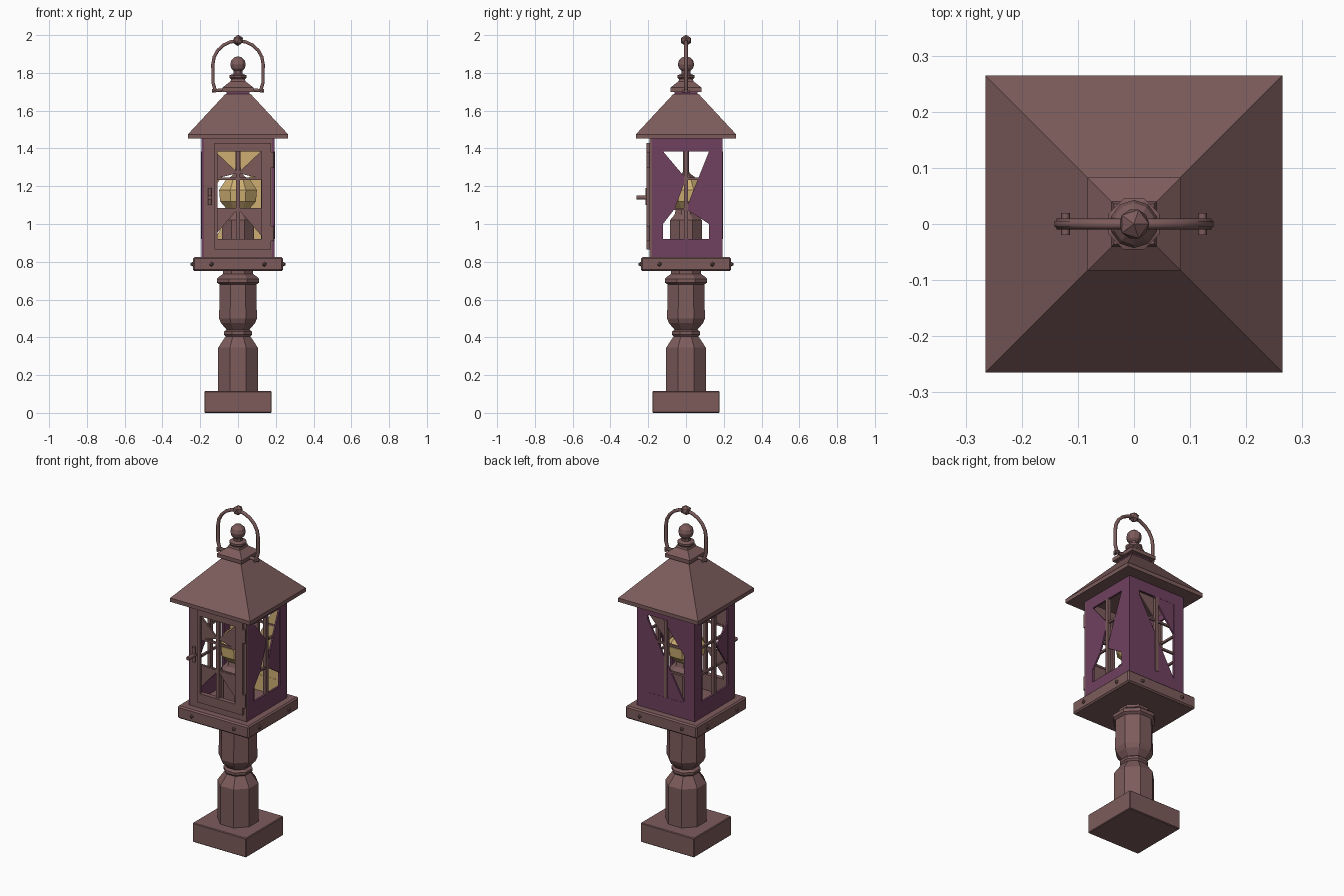
import bpy, bmesh, math
from mathutils import Matrix, Vector

cube = bpy.data.objects.get("Cube")
if cube:
    bpy.data.objects.remove(cube, do_unlink=True)


def material(name, rgb):
    m = bpy.data.materials.new(name)
    m.use_nodes = True
    m.diffuse_color = (*rgb, 1)
    bsdf = next(n for n in m.node_tree.nodes if n.type == 'BSDF_PRINCIPLED')
    bsdf.inputs["Base Color"].default_value = (*rgb, 1)
    return m


BROWN = material("weathered brown", (0.205, 0.105, 0.105))
PURPLE = material("dusky purple", (0.16, 0.052, 0.112))
TAN = material("warm tan", (0.62, 0.43, 0.17))


def finish(name, bm, mats, inner_tan=False):
    bmesh.ops.recalc_face_normals(bm, faces=bm.faces)
    if inner_tan:
        for f in bm.faces:
            f.material_index = int(f.normal.y < -0.9)
    me = bpy.data.meshes.new(name)
    bm.to_mesh(me)
    bm.free()
    for m in mats:
        me.materials.append(m)
    ob = bpy.data.objects.new(name, me)
    bpy.context.collection.objects.link(ob)
    return ob


def add_box(bm, x0, x1, y0, y1, z0, z1):
    c = Vector((x0 + x1, y0 + y1, z0 + z1)) / 2
    mat = Matrix.Translation(c) @ Matrix.Diagonal((x1 - x0, y1 - y0, z1 - z0, 1))
    bmesh.ops.create_cube(bm, size=1, matrix=mat)


def box(name, hx, hy, z0, z1, mat, bevel=0):
    bm = bmesh.new()
    add_box(bm, -hx, hx, -hy, hy, z0, z1)
    if bevel:
        bmesh.ops.bevel(bm, geom=bm.edges[:], offset=bevel, segments=1, affect='EDGES')
    return finish(name, bm, [mat])


def turned(name, profile, sides, mat):
    """Stack of rings (half width, z) with a flat side to the front."""
    bm = bmesh.new()
    rings = []
    for w, z in profile:
        r = w / math.cos(math.pi / sides)
        angles = [(i + 0.5) * math.tau / sides for i in range(sides)]
        rings.append([bm.verts.new((r * math.cos(a), r * math.sin(a), z)) for a in angles])
    for a, b in zip(rings, rings[1:]):
        for i in range(sides):
            j = (i + 1) % sides
            bm.faces.new((a[i], a[j], b[j], b[i]))
    bm.faces.new(rings[0])
    bm.faces.new(rings[-1])
    return finish(name, bm, [mat])


def add_prism(bm, points, y0, y1):
    a = [bm.verts.new((u, y0, z)) for u, z in points]
    b = [bm.verts.new((u, y1, z)) for u, z in points]
    n = len(a)
    bm.faces.new(a)
    bm.faces.new(b)
    for i in range(n):
        j = (i + 1) % n
        bm.faces.new((a[i], a[j], b[j], b[i]))


def tube(name, points, radius, mat, cyclic=False):
    cu = bpy.data.curves.new(name, 'CURVE')
    cu.dimensions = '3D'
    cu.bevel_depth = radius
    cu.bevel_resolution = 1
    cu.use_fill_caps = True
    sp = cu.splines.new('POLY')
    sp.points.add(len(points) - 1)
    for p, co in zip(sp.points, points):
        p.co = (*co, 1)
    sp.use_cyclic_u = cyclic
    cu.materials.append(mat)
    ob = bpy.data.objects.new(name, cu)
    bpy.context.collection.objects.link(ob)
    return ob


# Post and platform
box("foot_block", 0.178, 0.178, 0, 0.115, BROWN, 0.004)
turned("post", [(0.105, 0.11), (0.105, 0.345), (0.066, 0.405), (0.075, 0.415),
                (0.075, 0.43), (0.06, 0.44), (0.09, 0.475), (0.1, 0.5),
                (0.097, 0.68), (0.112, 0.69), (0.112, 0.71), (0.095, 0.725),
                (0.08, 0.735), (0.08, 0.755)], 8, BROWN)
box("platform", 0.238, 0.238, 0.75, 0.825, BROWN, 0.008)
bm = bmesh.new()
for k in range(4):
    for u in (-0.14, 0.14):
        mat = Matrix.Rotation(k * math.pi / 2, 4, 'Z') @ Matrix.Translation((u, -0.24, 0.787))
        bmesh.ops.create_icosphere(bm, subdivisions=1, radius=0.012, matrix=mat)
finish("platform_nails", bm, [BROWN])

# Lantern walls: a frame around each window plus angled braces
W, H, BOT, TOP, LOW, HIGH = 0.192, 0.122, 0.82, 1.46, 0.92, 1.385
braces = {
    "front": [[(-H, HIGH), (-H, 1.24), (0, 1.27)], [(H, HIGH), (H, 1.24), (0, 1.27)],
              [(-H, 1.08), (-H, 0.94), (0, 1.08)], [(H, 1.08), (H, 0.94), (0, 1.08)]],
    "left": [[(H, HIGH), (H, 1.0), (0, 1.08)],
             [(-H, HIGH), (0, 1.24), (-0.06, 1.08), (-H, 1.0)]],
    "back": [[(-H, 1.36), (-H, LOW), (H, LOW)], [(H, HIGH), (-0.02, HIGH), (H, 1.2)]],
    "right": [[(H, 1.3), (H, 1.05), (0.02, 1.2)]],
}
for k, (side, shapes) in enumerate(braces.items()):
    turn = Matrix.Rotation(k * math.pi / 2, 4, 'Z')
    bm = bmesh.new()
    y0, y1 = -W, -W + 0.012
    add_box(bm, -W, -H, y0, y1, BOT, TOP)
    add_box(bm, H, W, y0, y1, BOT, TOP)
    add_box(bm, -H, H, y0, y1, BOT, LOW)
    add_box(bm, -H, H, y0, y1, HIGH, TOP)
    for pts in shapes:
        add_prism(bm, pts, y0 + 0.001, y1 - 0.001)
    bmesh.ops.transform(bm, matrix=turn, verts=bm.verts)
    finish(side + "_wall", bm, [BROWN if side == "front" else PURPLE, TAN], side == "back")
    # Window bars
    bm = bmesh.new()
    add_box(bm, -0.011, 0.011, y0 - 0.003, y1 + 0.006, LOW, HIGH)
    for z in (1.08, 1.24):
        add_box(bm, -H, H, y0 + 0.002, y1 + 0.002, z - 0.006, z + 0.006)
    bmesh.ops.transform(bm, matrix=turn, verts=bm.verts)
    finish(side + "_window_bars", bm, [BROWN])

# Pane behind the upper back window
bm = bmesh.new()
add_prism(bm, [(-H, HIGH), (H, HIGH), (0, 1.25)], 0.17, 0.178)
finish("back_upper_pane", bm, [BROWN, TAN], True)

# Door frame, latch and hinges
bm = bmesh.new()
L, R, D0, D1 = -0.125, 0.175, 0.865, 1.43
add_box(bm, L, -0.108, -0.208, -0.19, D0, D1)
add_box(bm, 0.125, R, -0.208, -0.19, D0, D1)
add_box(bm, -0.108, 0.125, -0.208, -0.19, D0, LOW)
add_box(bm, -0.108, 0.125, -0.208, -0.19, HIGH, D1)
finish("door_frame", bm, [BROWN])
tube("door_knob", [(-0.15, -0.19, 1.14), (-0.15, -0.262, 1.14)], 0.012, BROWN)
tube("door_latch", [(-0.15, -0.205, 1.1), (-0.15, -0.205, 1.19)], 0.01, BROWN)
for z in (0.95, 1.34):
    tube("door_hinge", [(0.18, -0.2, z - 0.04), (0.18, -0.2, z + 0.04)], 0.01, BROWN)

# Lamp inside
turned("lamp_base", [(0.085, 0.82), (0.085, 1.02), (0.06, 1.05), (0.05, 1.09)], 8, BROWN)
turned("lamp_globe", [(0.06, 1.08), (0.095, 1.12), (0.1, 1.18), (0.06, 1.24)], 8, TAN)
turned("lamp_rod", [(0.05, 1.24), (0.015, 1.27), (0.012, 1.46)], 6, BROWN)

# Roof and cap
turned("roof", [(0.265, 1.452), (0.265, 1.475), (0.07, 1.685), (0.06, 1.69)], 4, BROWN)
turned("cap_neck", [(0.062, 1.67), (0.062, 1.705)], 4, PURPLE)
turned("cap", [(0.083, 1.7), (0.083, 1.722), (0.04, 1.755), (0.036, 1.768)], 4, BROWN)
turned("finial_neck", [(0.03, 1.76), (0.045, 1.775), (0.045, 1.787), (0.024, 1.795),
                       (0.024, 1.812)], 8, BROWN)
bm = bmesh.new()
bmesh.ops.create_uvsphere(bm, u_segments=10, v_segments=6, radius=0.043,
                          matrix=Matrix.Translation((0, 0, 1.845)))
finish("finial_ball", bm, [BROWN])

# Carrying handle
arch = [(0.133 * math.cos(a), 0, 1.845 + 0.125 * math.sin(a))
        for a in (i * math.pi / 10 for i in range(11))]
tube("handle", [(0.118, 0, 1.7), (0.133, 0, 1.75)] + arch +
     [(-0.133, 0, 1.75), (-0.118, 0, 1.7)], 0.01, BROWN)
for s in (-1, 1):
    tube("handle_pivot", [(s * 0.07, 0, 1.71), (s * 0.138, 0, 1.705)], 0.01, BROWN)
    tube("pivot_pin", [(s * 0.122, -0.02, 1.703), (s * 0.122, 0.02, 1.703)], 0.008, BROWN)
bm = bmesh.new()
bmesh.ops.create_icosphere(bm, subdivisions=1, radius=0.03,
                           matrix=Matrix.Translation((0, 0, 1.972)))
finish("handle_top_knob", bm, [BROWN])
